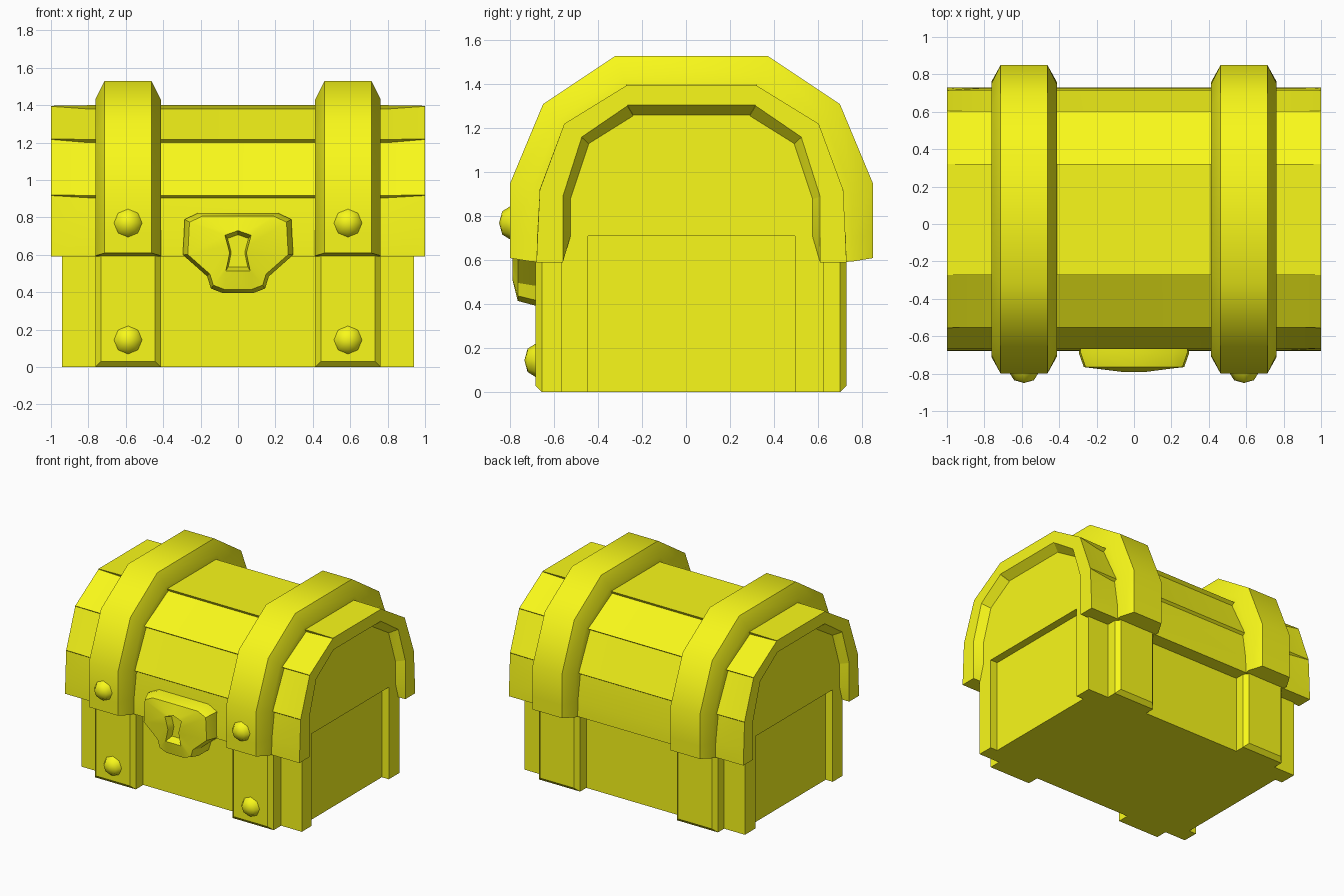
import bpy, bmesh
from mathutils import Vector

if "Cube" in bpy.data.objects:
    bpy.data.objects.remove(bpy.data.objects["Cube"])

MID = 0.025  # y of the chest's symmetry plane
SOFT = 0.7   # smoothing angle
mat = bpy.data.materials.new("yellow")
mat.diffuse_color = (0.95, 0.95, 0.01, 1)
mat.use_nodes = True
mat.node_tree.nodes["Principled BSDF"].inputs["Base Color"].default_value = mat.diffuse_color

# Half profiles of the lid, (distance from MID, z), bottom to top
OUTER = [(.705, .59), (.70, .71), (.69, .92), (.58, 1.22), (.297, 1.397)]
OPENING = [(.585, .59), (.585, .71), (.585, .89), (.50, 1.16), (.292, 1.305)]
PANEL = [(.585, .59), (.55, .71), (.55, .88), (.468, 1.13), (.265, 1.26)]
BAND = [(.825, .61), (.825, .71), (.825, .95), (.675, 1.31), (.345, 1.53)]
# Stepped planks along the middle of the lid
PLANKS = [(.705, .59), (.702, .71), (.672, .905), (.692, .918), (.553, 1.20),
          (.578, 1.217), (.285, 1.38), (.297, 1.40)]


def finish(name, bm, smooth=None):
    bmesh.ops.recalc_face_normals(bm, faces=bm.faces)
    me = bpy.data.meshes.new(name)
    bm.to_mesh(me)
    bm.free()
    me.materials.append(mat)
    ob = bpy.data.objects.new(name, me)
    bpy.context.collection.objects.link(ob)
    if smooth:
        bpy.ops.object.select_all(action='DESELECT')
        ob.select_set(True)
        bpy.context.view_layer.objects.active = ob
        bpy.ops.object.shade_smooth_by_angle(angle=smooth)
    return ob


def loft(name, sections, closed=True, smooth=None):
    """Skin a row of sections; closed ones get end caps, open ones bottom lips."""
    bm = bmesh.new()
    rows = [[bm.verts.new(p) for p in s] for s in sections]
    n = len(rows[0])
    for a, b in zip(rows, rows[1:]):
        for i in range(n if closed else n - 1):
            j = (i + 1) % n
            bm.faces.new((a[i], a[j], b[j], b[i]))
    if closed:
        bm.faces.new(rows[0])
        bm.faces.new(rows[-1])
    else:
        bm.faces.new([r[0] for r in rows])
        bm.faces.new([r[-1] for r in rows])
    return finish(name, bm, smooth)


def arch(half, x):
    """Full arch at x, from the front foot over the top to the back foot."""
    return ([Vector((x, MID - d, z)) for d, z in half]
            + [Vector((x, MID + d, z)) for d, z in reversed(half)])


def split(half):
    """Double the upper corners so a plain arch matches the plank profile."""
    return half[:2] + [(d, z - e) for d, z in half[2:] for e in (.003, 0)]


def rect(x, hw, y, z0, z1):
    return [(x - hw, y, z0), (x + hw, y, z0), (x + hw, y, z1), (x - hw, y, z1)]


def box(name, hx, y0, y1, z0, z1):
    return loft(name, [rect(0, hx, y0, z0, z1), rect(0, hx, y1, z0, z1)])


# Body: walls at front and back, ends recessed between them
box("body_core", .88, -.50, .55, 0, .75)
box("front_wall", .94, -.565, -.445, 0, .71)
box("back_wall", .94, .495, .625, 0, .71)
loft("lid_end_panels", [arch(PANEL[1:], -.94), arch(PANEL[1:], .94)])

# Lid shell: hollow rims at both ends, stepped planks between
rim = [(PANEL, .94), (OPENING, 1), (OUTER, 1)]
loft("lid_shell", [arch(split(h), -x) for h, x in rim]
     + [arch(PLANKS, -.80), arch(PLANKS, .80)]
     + [arch(split(h), x) for h, x in reversed(rim)], closed=False, smooth=SOFT)

# Bands over the lid, bands on the body, and rivets
low = [(d + (e - d) * .25, z + (w - z) * .25) for (d, z), (e, w) in zip(OUTER, BAND)]
root = [(d * .95, .59 + (z - .59) * .95) for d, z in OUTER]
for side, x in (("left", -.588), ("right", .588)):
    loft(f"{side}_lid_band", [arch(root, x - .175), arch(low, x - .175),
                              arch(BAND, x - .125), arch(BAND, x + .125),
                              arch(low, x + .175), arch(root, x + .175)],
         closed=False, smooth=SOFT)
    for face, y, s in (("front", -.655, -1), ("back", .70, 1)):
        loft(f"{side}_{face}_body_band", [rect(x, .175, y - s * .11, 0, .62),
                                          rect(x, .175, y, 0, .62),
                                          rect(x, .145, y + s * .03, .03, .62)])
    for part, y, z in (("lid", -.80, .77), ("body", -.685, .145)):
        bm = bmesh.new()
        bmesh.ops.create_uvsphere(bm, u_segments=8, v_segments=4, radius=1)
        for v in bm.verts:  # turn the pole to the front and flatten
            c = v.co.copy()
            v.co = (x + c.x * .075, y - c.z * .05, z + c.y * .075)
        finish(f"{side}_{part}_rivet", bm, smooth=1.0)

# Latch plate with a keyhole
PLATE = [(0, .825), (.21, .825), (.285, .79), (.295, .60), (.165, .485), (.145, .42), (.08, .395)]
KEY = [(0, .73), (.035, .717), (.07, .705), (.055, .65), (.045, .61), (.055, .56), (.065, .515)]


def ring(half, y, f=1.0, cz=.62):
    pts = half + [(-x, z) for x, z in reversed(half[1:])]
    return [(x * f, y, cz + (z - cz) * f) for x, z in pts]


loft("latch", [ring(PLATE, -.56), ring(PLATE, -.69), ring(PLATE, -.765, .91),
               ring(KEY, -.79), ring(KEY, -.73, .8)], smooth=.5)
